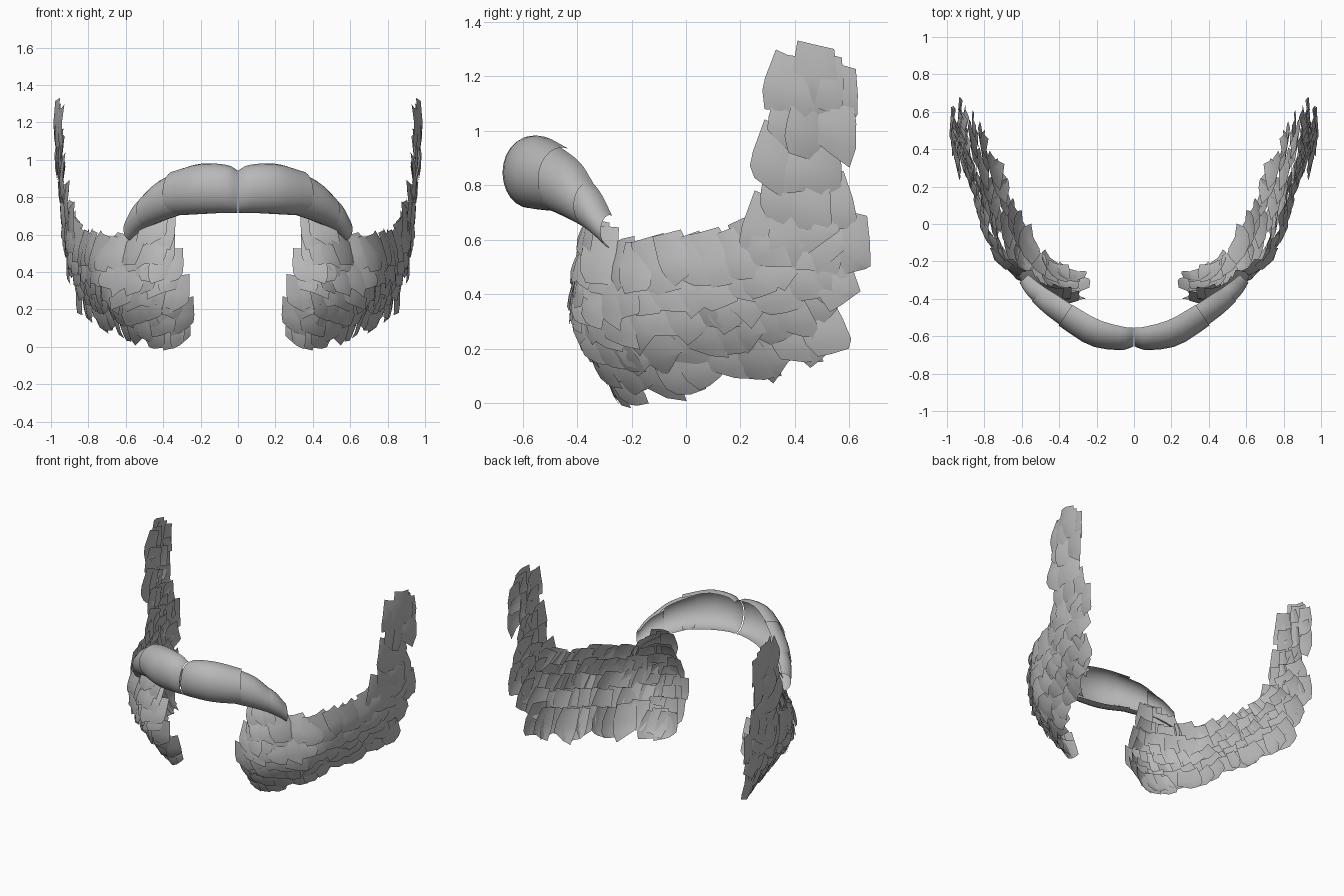
import bpy, bmesh, math, random
from mathutils import Vector as V, Matrix

if "Cube" in bpy.data.objects:
    bpy.data.objects.remove(bpy.data.objects["Cube"], do_unlink=True)
random.seed(7)

# One plain grey for all the hair
grey = bpy.data.materials.new("hair grey")
grey.use_nodes = True
grey.diffuse_color = (0.48, 0.48, 0.48, 1)
grey.node_tree.nodes["Principled BSDF"].inputs["Base Color"].default_value = (0.48, 0.48, 0.48, 1)


def finish(name, bm):
    """Turn a left-hand half into a smooth, mirrored object."""
    me = bpy.data.meshes.new(name)
    bm.to_mesh(me)
    bm.free()
    ob = bpy.data.objects.new(name, me)
    bpy.context.collection.objects.link(ob)
    me.materials.append(grey)
    bpy.ops.object.select_all(action='DESELECT')
    bpy.context.view_layer.objects.active = ob
    ob.select_set(True)
    bpy.ops.object.shade_smooth_by_angle(angle=math.radians(35))
    mir = ob.modifiers.new("Mirror", 'MIRROR')
    mir.use_mirror_merge = False
    return ob


def grid_faces(bm, rows):
    for a, b in zip(rows, rows[1:]):
        for i in range(len(a) - 1):
            bm.faces.new((a[i], b[i], b[i + 1], a[i + 1]))


def catmull(pts, t):
    """Smooth point at t (0..1) through a list of vectors."""
    f = t * (len(pts) - 1)
    i = min(max(int(f), 0), len(pts) - 2)
    k = f - i
    p1, p2 = pts[i], pts[i + 1]
    p0 = pts[i - 1] if i > 0 else p1 * 2 - p2
    p3 = pts[i + 2] if i + 2 < len(pts) else p2 * 2 - p1
    return (p1 * 2 + (p2 - p0) * k + (p0 * 2 - p1 * 5 + p2 * 4 - p3) * k * k
            + (p1 * 3 - p0 - p2 * 3 + p3) * k ** 3) * 0.5


def shell(name, stations):
    """Open-backed curved shell; station = x, y, z, depth, half height, turn."""
    sv = [V(s) for s in stations]
    bm = bmesh.new()
    rows = []
    for j in range(9):
        x, y, z, d, h, turn = catmull(sv, j / 8)
        out = V((math.sin(math.radians(turn)), -math.cos(math.radians(turn)), 0))
        row = []
        for i in range(15):
            a = math.radians(-105 + 15 * i)
            row.append(bm.verts.new(V((x, y, z)) + out * d * math.cos(a) + V((0, 0, h * math.sin(a)))))
        rows.append(row)
    grid_faces(bm, rows)
    return finish(name, bm)


# Moustache: three overlapping shells per side
shell("moustache_inner", [(.004, -.575, .83, .08, .115, 0), (.06, -.575, .845, .10, .128, 8),
                          (.2, -.54, .845, .115, .135, 18), (.345, -.455, .82, .105, .118, 34)])
shell("moustache_middle", [(.28, -.50, .835, .10, .12, 28), (.41, -.41, .78, .095, .108, 38),
                           (.49, -.355, .725, .08, .085, 45)])
shell("moustache_outer", [(.44, -.39, .755, .08, .09, 40), (.52, -.33, .70, .07, .08, 45),
                          (.575, -.28, .63, .05, .06, 48)])


def surface(cols, u, v):
    """Guide surface: each column is top, middle, bottom."""
    return catmull([catmull([V(p) for p in c], v) for c in cols], u)


def card(bm, centre, along, normal, length, width, lift):
    """Gently bowed hair card with a slanted, clipped tip."""
    across = normal.cross(along).normalized()
    skew = random.uniform(-.12, .22)
    rows = []
    for s, w, slant in ((-.5, .8, .06), (0, 1, .03), (.3, 1, .1), (.5, .72, skew)):
        row = []
        for c in (-.5, 0, .5):
            p = (centre + along * length * (s + slant * c * 2) + across * width * w * c
                 + normal * (lift * s - .10 * width * 4 * c * c - .06 * length * 4 * s * s))
            row.append(bm.verts.new(p))
        rows.append(row)
    grid_faces(bm, rows)


def cover(name, cols, u_rng, v_rng, nu, nv, length, width, tilt, lift, extra=()):
    """Shingle the guide surface with cards, offset on every other row."""
    bm = bmesh.new()
    for r in range(nv):
        for k in range(nu):
            u = u_rng[0] + (u_rng[1] - u_rng[0]) * (k + .25 + .5 * (r % 2)) / nu
            v = v_rng[0] + (v_rng[1] - v_rng[0]) * r / max(nv - 1, 1)
            u += random.uniform(-.012, .012)
            v += random.uniform(-.03, .03)
            p = surface(cols, u, v)
            back = (surface(cols, u + .02, v) - surface(cols, u - .02, v)).normalized()
            down = (surface(cols, u, v + .04) - surface(cols, u, v - .04)).normalized()
            n = down.cross(back).normalized()
            if n.dot(V((.7, -.6, 0))) < 0:
                n = -n
            ang = math.radians(tilt + random.uniform(-10, 10))
            side = (back - down * back.dot(down)).normalized()
            along = down * math.cos(ang) + side * math.sin(ang)
            n = Matrix.Rotation(math.radians(random.uniform(-14, 8)), 3, along) @ n
            size = random.uniform(.9, 1.12)
            card(bm, p + n * random.uniform(-.008, .008), along, n, length * size, width * size, lift)
    for centre, l, w in extra:
        card(bm, V(centre), V((-.03, random.uniform(-.06, .06), -1)).normalized(), V((1, -.12, 0)).normalized(), l, w, 0)
    return finish(name, bm)


# Guide columns run from the chin to the ear
chin = [[(.40, -.38, .66), (.32, -.41, .32), (.25, -.24, .03)],
        [(.47, -.37, .68), (.43, -.41, .32), (.35, -.25, .02)],
        [(.57, -.31, .66), (.56, -.33, .30), (.44, -.20, .03)]]
jaw = [[(.55, -.33, .65), (.54, -.35, .31), (.42, -.22, .03)],
       [(.73, -.18, .58), (.69, -.20, .30), (.54, -.10, .04)],
       [(.82, -.04, .60), (.77, .00, .33), (.62, .08, .07)],
       [(.87, .12, .60), (.83, .17, .37), (.71, .26, .11)],
       [(.91, .29, .68), (.89, .36, .43), (.79, .44, .15)],
       [(.95, .56, .78), (.93, .56, .56), (.87, .53, .26)]]
burn = [[(.965, .35, 1.18), (.945, .31, .88), (.905, .26, .60)],
        [(.985, .45, 1.20), (.955, .43, .88), (.925, .42, .58)],
        [(.985, .55, 1.17), (.965, .55, .87), (.935, .55, .55)]]

# Beard and sideburns
cover("chin_hair", chin, (0, 1), (.08, .9), 4, 8, .17, .12, 14, .04)
cover("jaw_hair", jaw, (0, 1), (.14, .86), 11, 5, .20, .15, 22, .045)
cover("sideburn_hair", burn, (0, 1), (.04, .95), 3, 5, .22, .17, 3, .025,
      extra=[((.987, .47, 1.2), .23, .17), ((.94, .61, .59), .22, .13), ((.975, .57, 1.14), .2, .12)])
